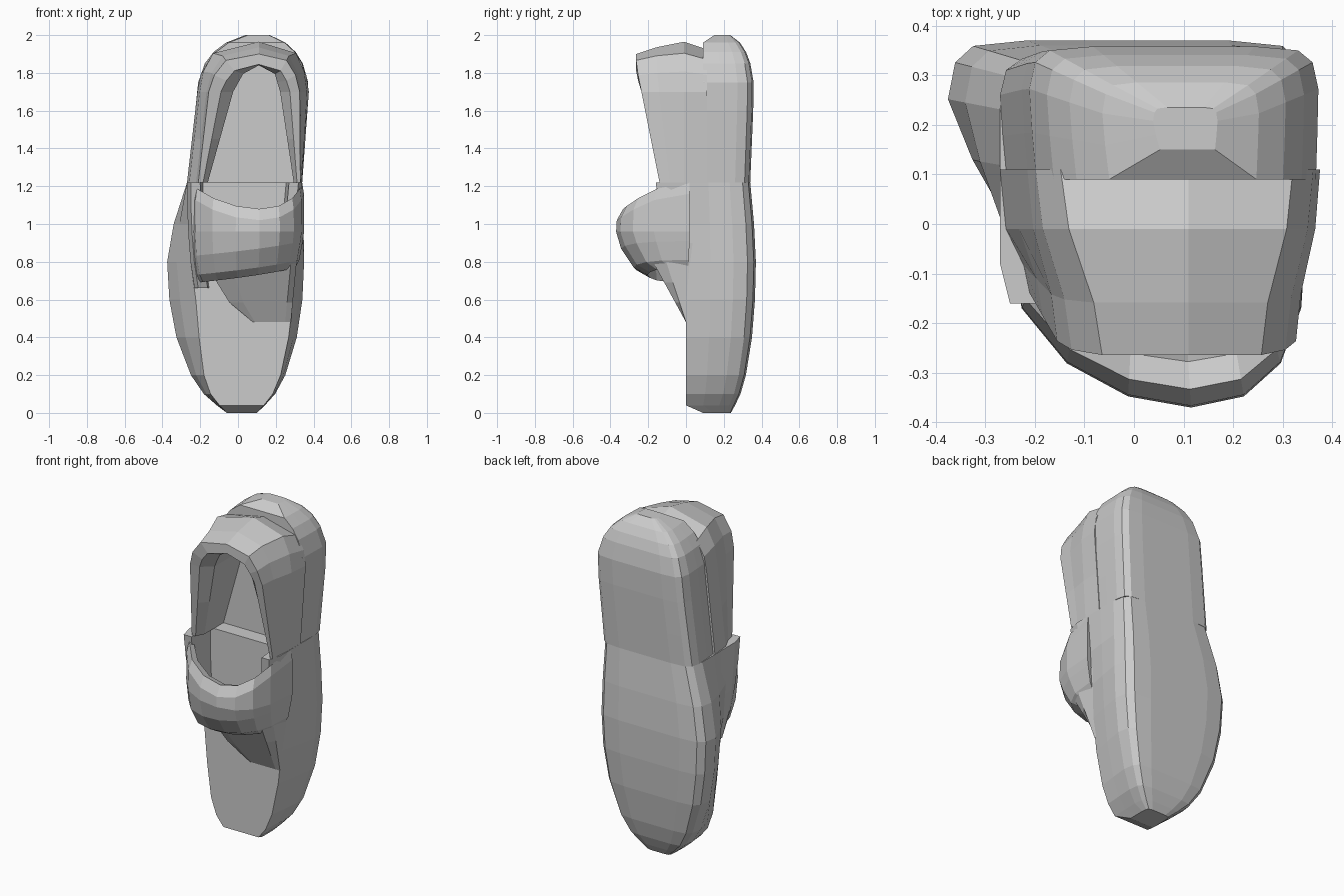
import bpy, bmesh
from math import sin, cos, pi, sqrt

default_cube = bpy.data.objects.get("Cube")
if default_cube:
    bpy.data.objects.remove(default_cube, do_unlink=True)

GREY = (0.6, 0.6, 0.6, 1)
grey_material = bpy.data.materials.new("plain grey")
grey_material.use_nodes = True
grey_material.diffuse_color = GREY
grey_material.node_tree.nodes["Principled BSDF"].inputs["Base Color"].default_value = GREY

# Key levels of the slipper, and its left, right and back limits there
BALL_Z, WAIST_Z, HEEL_Z, TOP_Z = 0.8, 1.22, 1.7, 2
TOE_TIP, BALL = (0.03, 0.03, 0.2), (-0.375, 0.35, 0.37)
WAIST, HEEL = (-0.27, 0.34, 0.34), (-0.215, 0.375, 0.36)
HEEL_TIP = (0.11, 0.11, 0.2)


def mix(start, end, amount):
    """Blend two tuples of numbers."""
    return [a + (b - a) * amount for a, b in zip(start, end)]


def dome(distance, radius):
    """Quarter-ellipse falloff towards a rounded tip, left a little blunt."""
    return max(0.22, sqrt(max(0, 1 - (distance / radius) ** 2)) ** 0.9)


def outline(z):
    """Left, right and back limits of the sole at a given height."""
    if z < BALL_Z:
        return mix(TOE_TIP, BALL, dome(BALL_Z - z, BALL_Z))
    if z < WAIST_Z:
        return mix(BALL, WAIST, ((z - BALL_Z) / (WAIST_Z - BALL_Z)) ** 1.5)
    if z < HEEL_Z:
        return mix(WAIST, HEEL, (z - WAIST_Z) / (HEEL_Z - WAIST_Z))
    return mix(HEEL_TIP, HEEL, dome(z - HEEL_Z, TOP_Z - HEEL_Z))


def loft(name, rings):
    """Skin a list of equal-length rings and cap both ends."""
    bm = bmesh.new()
    loops = [[bm.verts.new(point) for point in ring] for ring in rings]
    for lower, upper in zip(loops, loops[1:]):
        for i in range(len(lower)):
            bm.faces.new((lower[i - 1], lower[i], upper[i], upper[i - 1]))
    bm.faces.new(loops[0])
    bm.faces.new(loops[-1])
    bmesh.ops.recalc_face_normals(bm, faces=bm.faces)
    mesh = bpy.data.meshes.new(name)
    bm.to_mesh(mesh)
    bm.free()
    mesh.materials.append(grey_material)
    bpy.context.collection.objects.link(bpy.data.objects.new(name, mesh))


def sole_ring(z, front, flare):
    """Flat front, flanks flaring out to the widest line, rounded back."""
    left, right, back = outline(z)
    width, depth = right - left, back - front
    # Depth along the flank, share of the flare, and rounding of the corner
    flank = [(0, 1, 0), (0.35, 0.4, 0), (0.68, 0, 0),
             (0.88, 0, 0.02), (0.97, 0, 0.07), (1, 0, 0.22)]
    left_side, right_side = [], []
    for along, share, corner in flank:
        y = front + depth * along
        left_side.append((left + 0.14 * flare * share + width * corner, y, z))
        right_side.append((right - 0.05 * flare * share - width * corner, y, z))
    return left_side + right_side[::-1]


# Toe half of the sole, with a flat front face
toe_rings = []
for z in (0, 0.04, 0.1, 0.2, 0.4, 0.6, BALL_Z, 1, WAIST_Z):
    front = 0.09 if z == 0 else 0
    toe_rings.append(sole_ring(z, front, sin(pi * z / WAIST_Z)))
loft("toe_sole", toe_rings)

# Heel half of the sole, domed at the top
heel_rings = []
for z in (WAIST_Z, 1.4, 1.6, 1.75, 1.85, 1.91, 1.96, TOP_Z):
    front = 0.15 if z == TOP_Z else 0.09
    heel_rings.append(sole_ring(z, front, 0.1))
loft("heel_sole", heel_rings)


def collar_section(outer_x, outer_z, rim_x, rim_z, inner_x, inner_z):
    """Padded wall from the heel sole out to the rim and back inside."""
    rim_y = -0.14 - 0.2 * (min(rim_z, 1.84) - WAIST_Z)
    lift = max(0, outer_z - HEEL_Z) * 0.1
    shoulder_x, shoulder_z = mix((outer_x, outer_z), (rim_x, rim_z), 0.2)
    brow_x, brow_z = mix((outer_x, outer_z), (rim_x, rim_z), 0.8)
    return [(outer_x, 0.11, outer_z - lift),
            (shoulder_x, -0.01, shoulder_z + lift),
            (brow_x, rim_y * 0.6, brow_z + lift),
            (rim_x, rim_y, rim_z),
            ((rim_x + inner_x) / 2, rim_y, (rim_z + inner_z) / 2 - lift),
            (inner_x, rim_y + 0.05, inner_z),
            (inner_x, 0.11, inner_z)]


# Heel collar arching around the foot opening
left_leg, right_leg = [], []
for z in (WAIST_Z, 1.45, HEEL_Z, 1.8, 1.89):
    left, right, back = outline(z)
    rise = z - WAIST_Z
    drop = max(0, z - HEEL_Z) / 2
    left_leg.append(collar_section(left, z, left + 0.06 + drop / 4, z - drop / 4,
                                   0.28 * rise - 0.16, z - drop))
    right_leg.append(collar_section(right, z, right - 0.01 - 0.08 * rise, z - drop / 4,
                                    0.295 - 0.15 * rise, z - drop))
apex = collar_section(0.11, 1.95, 0.11, 1.9, 0.11, 1.84)
loft("heel_collar", left_leg + [apex] + right_leg[::-1])

# Sloping instep panel below the band
panel_rings = []
for step in range(5):
    t = step / 4
    left, right = 0.08 - 0.29 * t ** 0.6, 0.28 + 0.04 * t
    y, z = -0.23 * t, 0.48 + 0.42 * t
    panel_rings.append([(left, 0.05, z), (left, y * 0.6, z), (left / 2 + 0.05, y, z),
                        (right - 0.03, y, z), (right, y * 0.6, z), (right, 0.05, z)])
loft("instep_panel", panel_rings)

# Upright side walls joining the sole to the band
left_wall, right_wall = [], []
for step in range(5):
    t = step / 4
    z = mix([0.66], [WAIST_Z], t)[0]
    flare = sin(pi * z / WAIST_Z)
    left, right, back = outline(z)
    front = -0.03 - 0.13 * t ** 0.5
    for wall, x, inward in ((left_wall, left + 0.14 * flare, 1),
                            (right_wall, right - 0.05 * flare, -1)):
        wall.append([(x, 0.05, z), (x, front / 2, z), (x + 0.02 * inward, front, z),
                     (x + 0.07 * inward, front, z), (x + 0.09 * inward, 0.05, z)])
loft("left_side_wall", left_wall)
loft("right_side_wall", right_wall)

# Padded band wrapping the instep, lower at the middle than at the sides
BAND_STATIONS = 8
band_rings = []
for step in range(BAND_STATIONS + 1):
    angle = pi * step / BAND_STATIONS
    bulge = max(0, sin(angle))
    x = 0.07 * bulge ** 2 - 0.305 * cos(angle)
    y = 0.02 - 0.39 * bulge ** 0.75
    low, high = 0.73 - 0.04 * cos(angle), 1.22 - 0.14 * bulge ** 1.5
    # Reach from the band's centre line, and height, around the padding
    padding = [(0.55, low), (0.75, low + 0.04), (0.93, low + 0.14), (1, 0.96),
               (0.99, high - 0.06), (0.9, high), (0.75, high - 0.02), (0.6, 0.88)]
    band_rings.append([(0.045 + x * (2 + reach) / 3, y * reach, z) for reach, z in padding])
loft("instep_band", band_rings)
